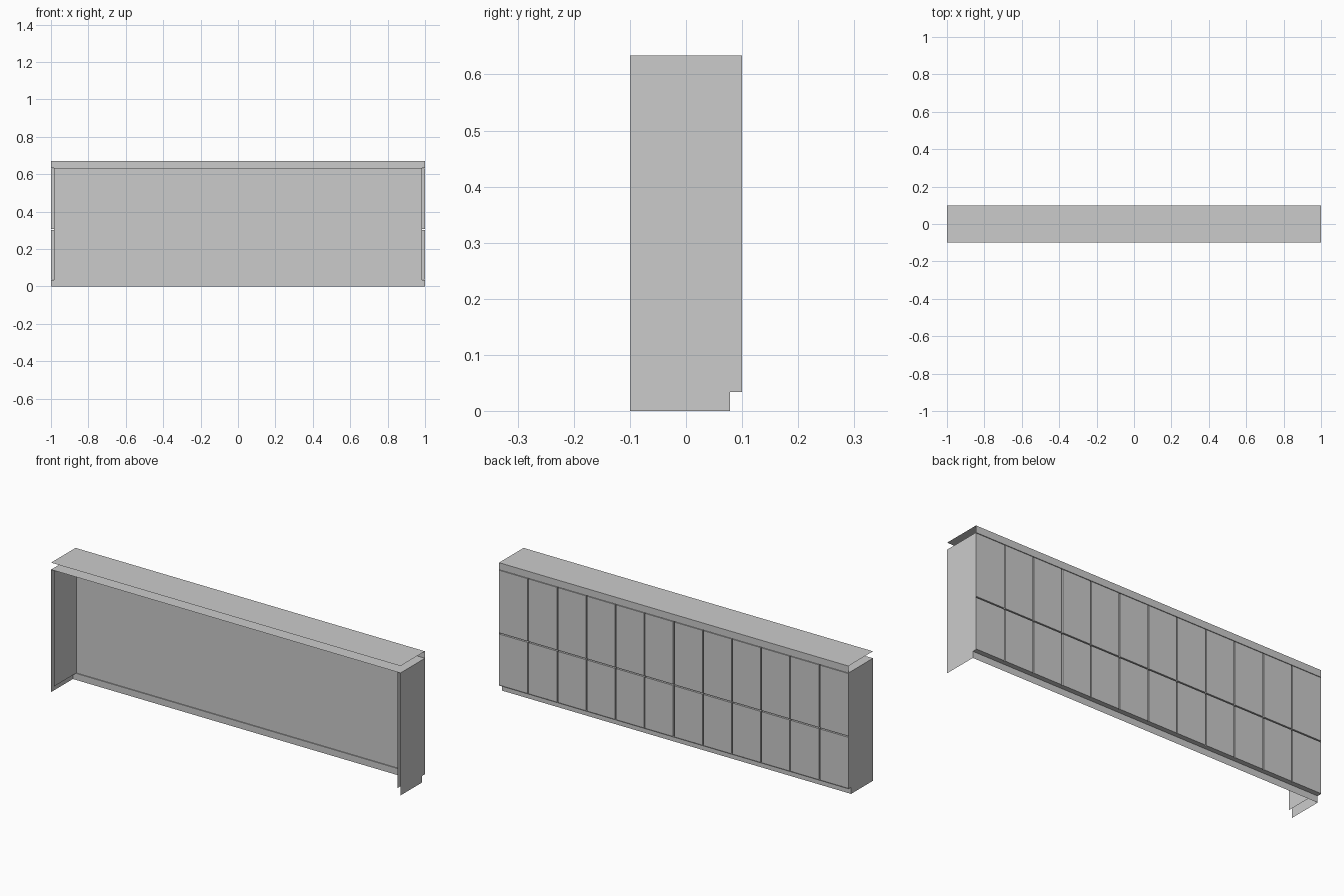
import bpy, bmesh

if "Cube" in bpy.data.objects:
    bpy.data.objects.remove(bpy.data.objects["Cube"])

X, Y = 1.0, 0.1            # half length, half depth
PL, TOP0, TOP1 = 0.034, 0.634, 0.67   # plinth top, carcass top, worktop top
T = 0.017                  # board thickness
YP = 0.078                 # recessed plinth plane


def sheet(bm, lo, hi):
    """Axis-aligned rectangle: lo and hi agree in exactly one axis."""
    flat = [i for i in range(3) if abs(lo[i] - hi[i]) < 1e-9][0]
    a, b = [i for i in range(3) if i != flat]
    vs = []
    for s, t in ((0, 0), (1, 0), (1, 1), (0, 1)):
        p = list(lo)
        p[a] = (lo, hi)[s][a]
        p[b] = (lo, hi)[t][b]
        vs.append(bm.verts.new(p))
    bm.faces.new(vs)


def build(name, sheets):
    bm = bmesh.new()
    for lo, hi in sheets:
        sheet(bm, lo, hi)
    bmesh.ops.remove_doubles(bm, verts=bm.verts, dist=1e-5)
    bmesh.ops.recalc_face_normals(bm, faces=bm.faces)
    me = bpy.data.meshes.new(name)
    bm.to_mesh(me)
    bm.free()
    ob = bpy.data.objects.new(name, me)
    bpy.context.collection.objects.link(ob)
    return ob


# worktop: upper surface and rear edge only
build("worktop", [((-X, -Y, TOP1), (X, Y, TOP1)),
                  ((-X, Y, TOP0), (X, Y, TOP1))])

# carcass: top board, rear board behind the doors, narrow bottom ledge
build("carcass_top", [((-X, -Y, TOP0), (X, Y, TOP0))])
build("carcass_wall", [((-X + T, Y - T, PL), (X - T, Y - T, TOP0))])
build("bottom_ledge", [((-X, YP, PL), (X, Y, PL))])

# side boards, outer and inner skins
for s, side in ((-1, "left"), (1, "right")):
    build(side + "_side_outer", [((s * X, -Y, PL), (s * X, Y, TOP0))])
    xi = s * (X - T)
    build(side + "_side_inner", [((xi, -Y, PL), (xi, Y - T, TOP0))])

# plinth: recessed rear and two ends
build("plinth", [((-X, YP, 0), (X, YP, PL)),
                 ((-X, -Y, 0), (-X, YP, PL)),
                 ((X, -Y, 0), (X, YP, PL))])

# grid of door fronts on the rear, open towards the carcass
COLS, GAP = 12, 0.003
rows = ((PL, 0.304), (0.304, TOP0))
w = 2 * X / COLS
for r, (z0, z1) in enumerate(rows):
    for c in range(COLS):
        x0 = -X + c * w + (GAP if c else 0)
        x1 = -X + (c + 1) * w - (GAP if c < COLS - 1 else 0)
        a, b = z0 + GAP, z1 - GAP
        y0 = Y - T
        build(f"door_{r}_{c}", [((x0, Y, a), (x1, Y, b)),
                                ((x0, y0, a), (x0, Y, b)),
                                ((x1, y0, a), (x1, Y, b)),
                                ((x0, y0, a), (x1, Y, a)),
                                ((x0, y0, b), (x1, Y, b))])
